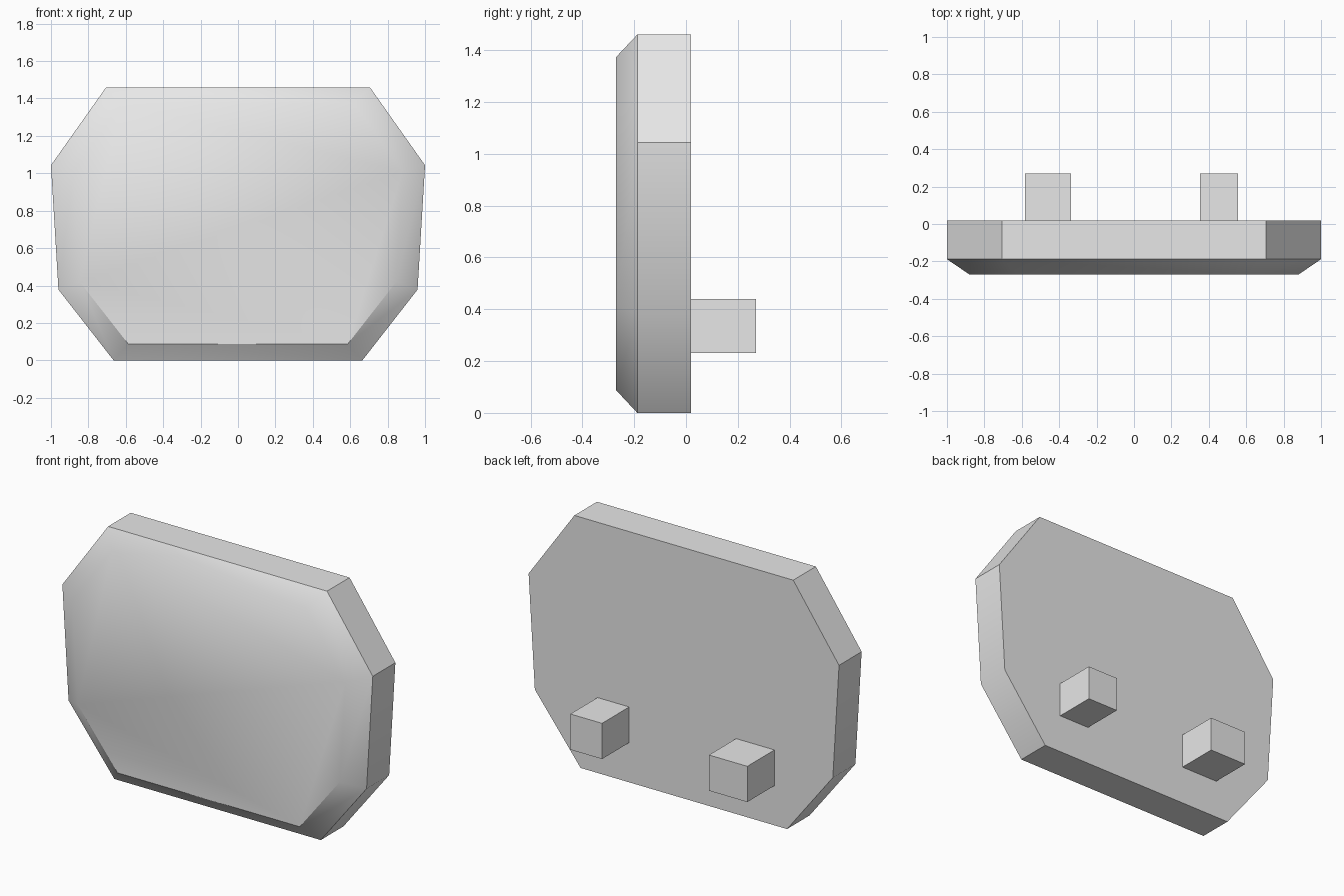
import bpy
import bmesh
from math import radians

cube = bpy.data.objects.get("Cube")
if cube:
    bpy.data.objects.remove(cube, do_unlink=True)

grey = bpy.data.materials.new("plain_grey")
grey.use_nodes = True
colour = (0.8, 0.8, 0.8, 1)
grey.diffuse_color = colour
grey.node_tree.nodes["Principled BSDF"].inputs["Base Color"].default_value = colour


def finish(name, bm):
    bmesh.ops.recalc_face_normals(bm, faces=bm.faces)
    mesh = bpy.data.meshes.new(name)
    bm.to_mesh(mesh)
    bm.free()
    obj = bpy.data.objects.new(name, mesh)
    bpy.context.collection.objects.link(obj)
    mesh.materials.append(grey)
    return obj


def ring(bm, half, y):
    """Mirror a half outline (x, z) into a closed loop at depth y."""
    outline = half + [(-x, z) for x, z in reversed(half)]
    return [bm.verts.new((x, y, z)) for x, z in outline]


# Eight-sided slab with a chamfered front rim
outer = [(0.705, 1.46), (1.0, 1.043), (0.96, 0.378), (0.665, 0.0)]
inner = [(0.622, 1.373), (0.88, 1.01), (0.845, 0.418), (0.587, 0.088)]
bm = bmesh.new()
loops = [ring(bm, outer, 0.02), ring(bm, outer, -0.188), ring(bm, inner, -0.27)]
for a, b in zip(loops, loops[1:]):
    for i in range(len(a)):
        j = (i + 1) % len(a)
        bm.faces.new((a[i], a[j], b[j], b[i]))
bm.faces.new(loops[0])
bm.faces.new(loops[-1])
panel = finish("panel", bm)

# Smooth the shallow edges around the rim, keep the rest crisp
bpy.ops.object.select_all(action="DESELECT")
panel.select_set(True)
bpy.context.view_layer.objects.active = panel
bpy.ops.object.shade_smooth_by_angle(angle=radians(35))

# Two square pegs on the back
for name, x0, x1 in (("left_peg", 0.352, 0.556), ("right_peg", -0.584, -0.337)):
    bm = bmesh.new()
    bmesh.ops.create_cube(bm, size=1)
    bmesh.ops.scale(bm, vec=(x1 - x0, 0.25, 0.208), verts=bm.verts)
    bmesh.ops.translate(bm, vec=((x0 + x1) / 2, 0.145, 0.335), verts=bm.verts)
    finish(name, bm)
